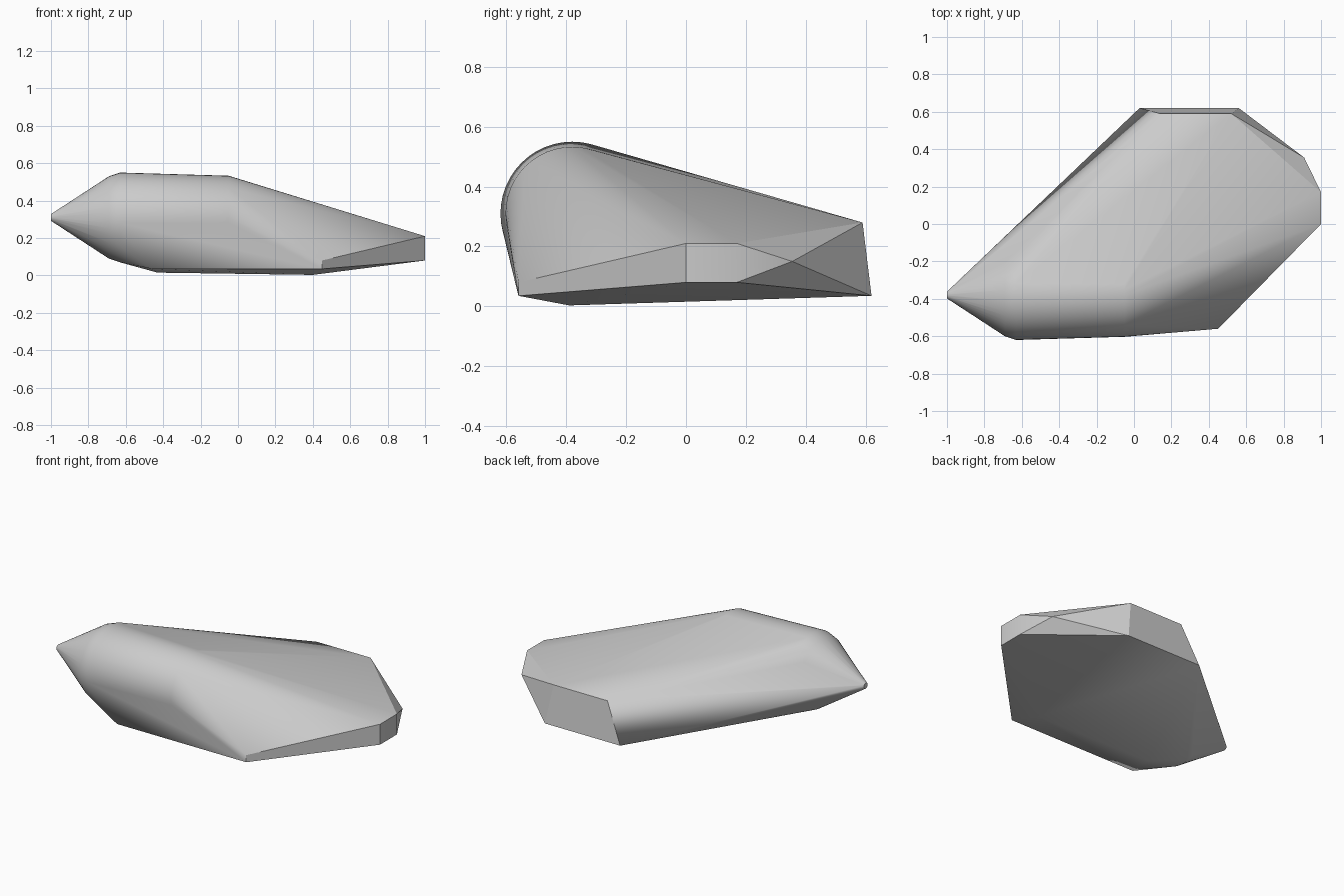
import bpy
import bmesh
import math

cube = bpy.data.objects.get("Cube")
if cube:
    bpy.data.objects.remove(cube, do_unlink=True)

# Single grey material
grey = bpy.data.materials.new("plain grey")
grey.use_nodes = True
colour = (0.6, 0.6, 0.6, 1)
grey.diffuse_color = colour
grey.node_tree.nodes["Principled BSDF"].inputs["Base Color"].default_value = colour

bm = bmesh.new()


def ring(x, radius, y=-0.38, z=0.31, steps=48):
    """Circle of points facing along x."""
    for i in range(steps):
        a = math.tau * i / steps
        bm.verts.new((x, y + radius * math.cos(a), z + radius * math.sin(a)))


# Rounded barrel with a pointed nose
for x, radius in ((-1.0, 0.018), (-0.69, 0.22), (-0.63, 0.24), (-0.05, 0.223)):
    ring(x, radius)

# Angular corners: front edge, underside, side end, back wall
corners = [
    (0.45, -0.56, 0.08), (0.45, -0.56, 0.035), (-0.46, -0.56, 0.035),
    (0.4, -0.39, 0.003), (-0.43, -0.39, 0.015),
    (1, 0, 0.21), (1, 0, 0.08), (1, 0.17, 0.21), (1, 0.17, 0.08),
    (0.91, 0.355, 0.15),
    (0.56, 0.62, 0.035), (0.03, 0.62, 0.035),
    (0.52, 0.59, 0.28), (0.14, 0.59, 0.28),
]
for corner in corners:
    bm.verts.new(corner)

# Wrap everything in one convex shell
bmesh.ops.convex_hull(bm, input=bm.verts[:])
loose = [v for v in bm.verts if not v.link_faces]
bmesh.ops.delete(bm, geom=loose, context="VERTS")
bmesh.ops.recalc_face_normals(bm, faces=bm.faces[:])

mesh = bpy.data.meshes.new("hull_shell")
bm.to_mesh(mesh)
bm.free()
mesh.materials.append(grey)
hull = bpy.data.objects.new("hull_shell", mesh)
bpy.context.scene.collection.objects.link(hull)

# Soft shading with the sharper creases kept
bpy.ops.object.select_all(action="DESELECT")
hull.select_set(True)
bpy.context.view_layer.objects.active = hull
bpy.ops.object.shade_smooth_by_angle(angle=math.radians(30))
